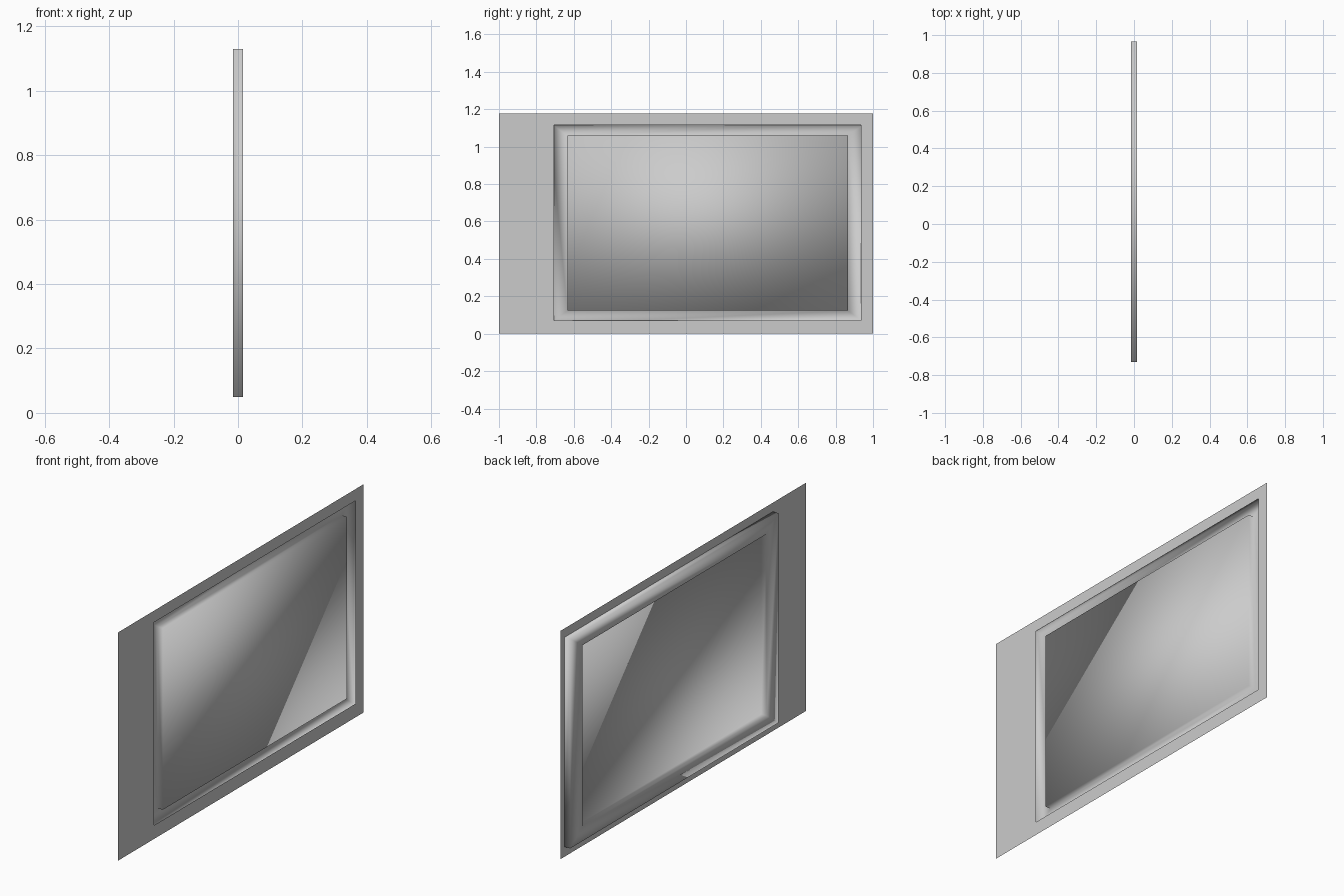
import bpy, bmesh

if "Cube" in bpy.data.objects:
    bpy.data.objects.remove(bpy.data.objects["Cube"])

FRONT, BACK = 0.0155, -0.0155


def stepped_sheet(name, loops, cap=False, smooth=False):
    """Join nested rectangles (x, y0, y1, z0, z1) into one stepped surface."""
    bm = bmesh.new()
    rings = []
    for x, y0, y1, z0, z1 in loops:
        rings.append([bm.verts.new((x, y, z))
                      for y, z in ((y0, z0), (y1, z0), (y1, z1), (y0, z1))])
    for a, b in zip(rings, rings[1:]):
        for i in range(4):
            j = (i + 1) % 4
            bm.faces.new((a[i], a[j], b[j], b[i]))
    if cap:
        bm.faces.new(rings[-1])
    for f in bm.faces:
        f.smooth = smooth
    me = bpy.data.meshes.new(name)
    bm.to_mesh(me)
    bm.free()
    ob = bpy.data.objects.new(name, me)
    bpy.context.collection.objects.link(ob)
    return ob


# Thin facing sheet with an off-centre opening
stepped_sheet("facing_sheet", [
    (FRONT, -1.0, 1.0, 0.0, 1.176),
    (FRONT, -0.706, 0.936, 0.07, 1.116)])

# Pressed tray behind the opening: side wall, recessed channel, raised panel
stepped_sheet("recessed_panel", [
    (FRONT, -0.73, 0.965, 0.05, 1.13),
    (BACK, -0.73, 0.965, 0.05, 1.13),
    (BACK, -0.634, 0.866, 0.123, 1.059),
    (FRONT, -0.634, 0.866, 0.123, 1.059)], cap=True, smooth=True)
